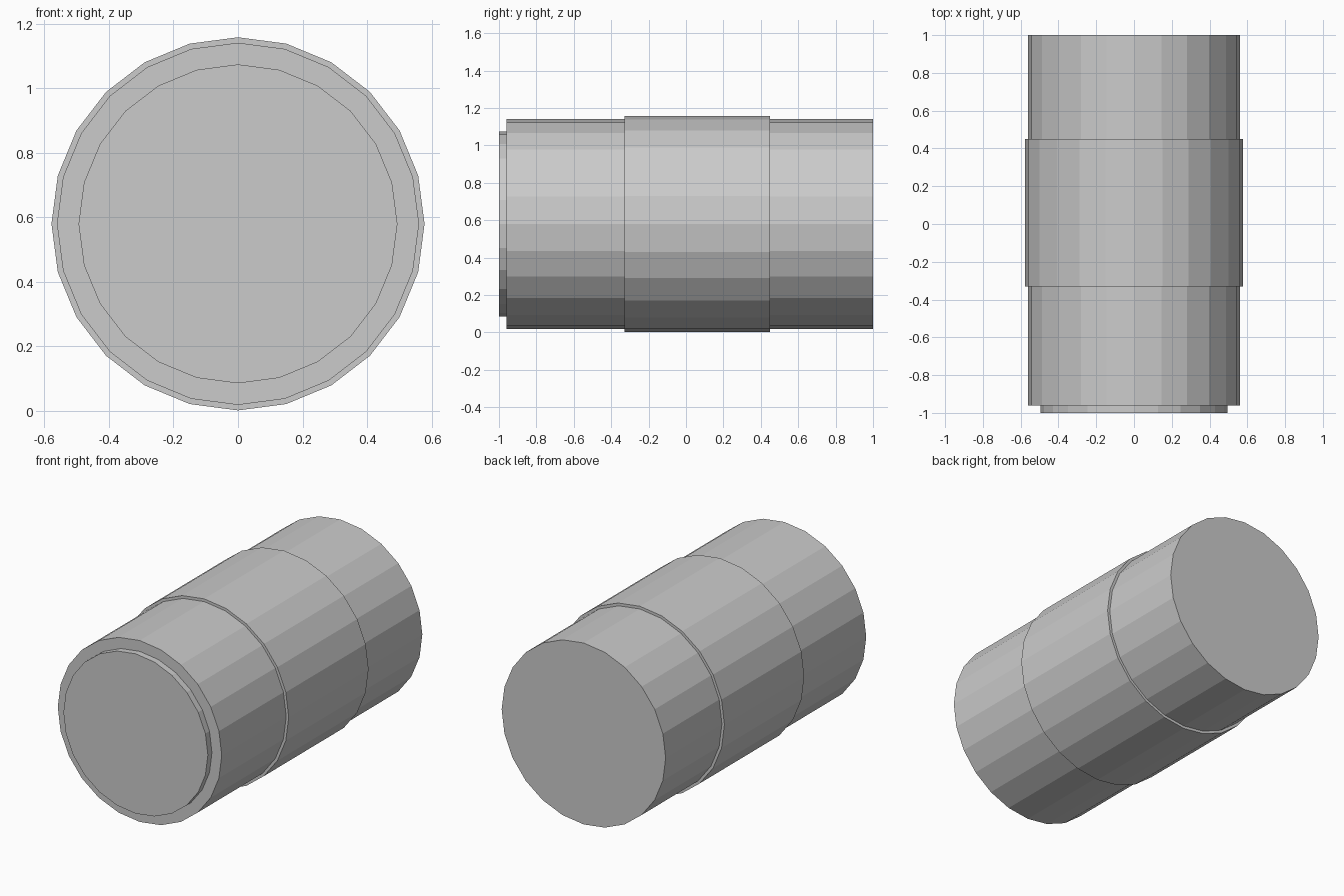
import bpy, bmesh, math

if "Cube" in bpy.data.objects:
    bpy.data.objects.remove(bpy.data.objects["Cube"])

SIDES = 24
AXIS_Z = 0.58

# Stepped outline from front to back: (y, radius)
PROFILE = [
    (-1.00, 0.494), (-0.96, 0.494),   # recessed front lip
    (-0.96, 0.561), (-0.33, 0.561),   # front barrel
    (-0.33, 0.578), (0.45, 0.578),    # raised middle band
    (0.45, 0.561), (1.00, 0.561),     # rear barrel
]


def lathe_along_y(name, profile):
    """Faceted solid of revolution around a horizontal y axis, capped at both ends."""
    bm = bmesh.new()
    rings = []
    for y, r in profile:
        ring = []
        for i in range(SIDES):
            a = 2 * math.pi * i / SIDES
            ring.append(bm.verts.new((r * math.sin(a), y, AXIS_Z + r * math.cos(a))))
        rings.append(ring)
    for a, b in zip(rings, rings[1:]):
        for i in range(SIDES):
            j = (i + 1) % SIDES
            bm.faces.new((a[i], a[j], b[j], b[i]))
    bm.faces.new(rings[0])
    bm.faces.new(rings[-1])
    bmesh.ops.recalc_face_normals(bm, faces=bm.faces)
    mesh = bpy.data.meshes.new(name)
    bm.to_mesh(mesh)
    bm.free()
    obj = bpy.data.objects.new(name, mesh)
    bpy.context.collection.objects.link(obj)
    return obj


# Whole canister: front lip, barrel and middle band
lathe_along_y("banded_barrel", PROFILE)
